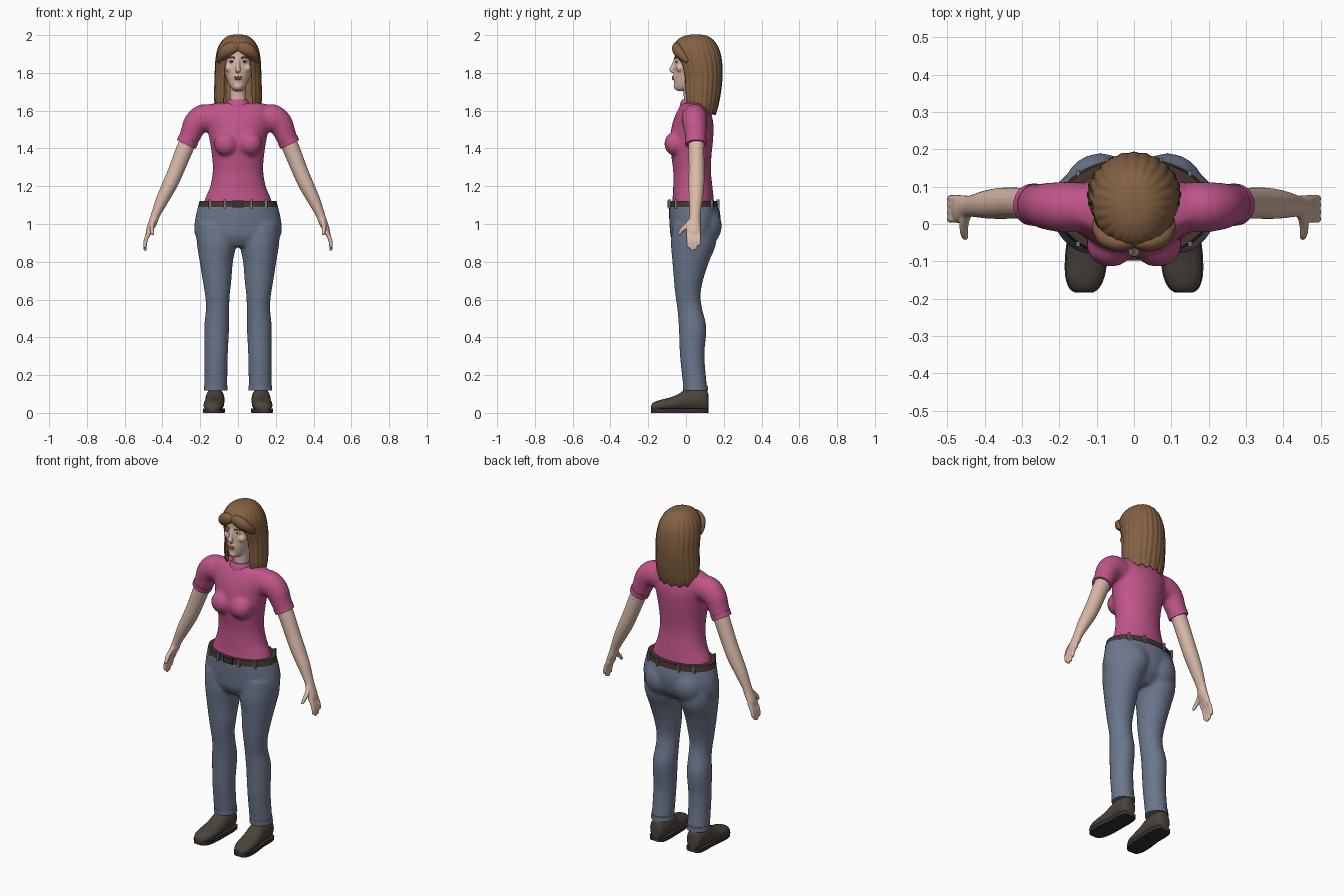
import bpy, bmesh
from math import sin, cos, pi, radians
from mathutils import Vector, Matrix

cube = bpy.data.objects.get("Cube")
if cube:
    bpy.data.objects.remove(cube)


def material(name, rgb):
    m = bpy.data.materials.new(name)
    m.use_nodes = True
    m.diffuse_color = (*rgb, 1)
    m.node_tree.nodes["Principled BSDF"].inputs["Base Color"].default_value = (*rgb, 1)
    return m


PINK = material("pink cotton", (0.53, 0.09, 0.25))
DENIM = material("blue denim", (0.15, 0.18, 0.26))
SKIN = material("skin", (0.70, 0.49, 0.39))
HAIR = material("brown hair", (0.23, 0.12, 0.055))
LEATHER = material("shoe leather", (0.07, 0.056, 0.046))
SOLE = material("dark sole", (0.035, 0.03, 0.027))
BELT = material("belt leather", (0.06, 0.035, 0.025))
WHITE = material("eye white", (0.75, 0.72, 0.68))
DARK = material("dark iris", (0.03, 0.02, 0.015))
LIPS = material("lips", (0.42, 0.2, 0.17))


def finish(name, bm, mat, voxel=0, smooth=4, angle=50):
    """Turn a bmesh into an object; voxel > 0 fuses all its volumes."""
    bmesh.ops.recalc_face_normals(bm, faces=bm.faces)
    me = bpy.data.meshes.new(name)
    bm.to_mesh(me)
    bm.free()
    me.materials.append(mat)
    me.shade_smooth()
    me.set_sharp_from_angle(angle=radians(angle))
    ob = bpy.data.objects.new(name, me)
    bpy.context.collection.objects.link(ob)
    if voxel:
        r = ob.modifiers.new("fuse", "REMESH")
        r.mode, r.voxel_size, r.use_smooth_shade = "VOXEL", voxel, True
        s = ob.modifiers.new("soften", "SMOOTH")
        s.factor, s.iterations = 0.5, smooth
    return ob


def curve_rows(rows, steps=4):
    """Catmull-Rom resampling of number rows."""
    rows = [Vector(r) for r in rows]
    out = []
    for i in range(len(rows) - 1):
        a, b = rows[max(i - 1, 0)], rows[i]
        c, d = rows[i + 1], rows[min(i + 2, len(rows) - 1)]
        for k in range(steps):
            t = k / steps
            out.append(0.5 * (2 * b + (c - a) * t + (2 * a - 5 * b + 4 * c - d) * t * t
                              + (3 * b - a - 3 * c + d) * t ** 3))
    return out + [rows[-1]]


def loft(bm, frames, n=28):
    rings = [[bm.verts.new(c + u * cos(2 * pi * k / n) + v * sin(2 * pi * k / n))
              for k in range(n)] for c, u, v in frames]
    for a, b in zip(rings, rings[1:]):
        for k in range(n):
            bm.faces.new((a[k], a[(k + 1) % n], b[(k + 1) % n], b[k]))
    bm.faces.new(rings[0])
    bm.faces.new(rings[-1])


def column(bm, rows, side=1, n=32):
    """Upright body: rows of height, centre x, half width, front y, back y."""
    loft(bm, [(Vector((side * x, (f + b) / 2, z)), Vector((w, 0, 0)), Vector((0, (b - f) / 2, 0)))
              for z, x, w, f, b in curve_rows(rows)], n)


def limb(bm, rows, side=1, n=18):
    """Tube along a path: rows of x, y, z, radius across, radius along y."""
    pts = curve_rows(rows)
    frames = []
    for i, p in enumerate(pts):
        t = Vector(pts[min(i + 1, len(pts) - 1)][:3]) - Vector(pts[max(i - 1, 0)][:3])
        u = t.cross(Vector((0, 1, 0))).normalized()
        v = u.cross(t).normalized()
        c, u, v = Vector(p[:3]), u * p[3], v * p[4]
        for w in (c, u, v):
            w.x *= side
        frames.append((c, u, v))
    loft(bm, frames, n)


def blob(bm, centre, size, side=1):
    c = Vector((centre[0] * side, centre[1], centre[2]))
    bmesh.ops.create_uvsphere(bm, u_segments=20, v_segments=12, radius=1,
                              matrix=Matrix.Translation(c) @ Matrix.Diagonal((*size, 1)))


def box(bm, centre, size):
    bmesh.ops.create_cube(bm, size=1, matrix=Matrix.Translation(centre) @ Matrix.Diagonal((*size, 1)))


# Shirt: torso, bust and short sleeves fused
bm = bmesh.new()
column(bm, [(1.105, 0, .185, -.075, .15), (1.15, 0, .168, -.07, .145), (1.2, 0, .147, -.068, .14),
            (1.28, 0, .134, -.068, .132), (1.36, 0, .138, -.078, .135), (1.44, 0, .15, -.085, .143),
            (1.52, 0, .165, -.075, .146), (1.58, 0, .18, -.055, .135), (1.625, 0, .17, -.03, .115),
            (1.64, 0, .12, -.015, .1)])
for s in (1, -1):
    blob(bm, (.062, -.055, 1.425), (.066, .06, .065), s)
    limb(bm, [(.12, .045, 1.555, .07, .065), (.18, .045, 1.56, .075, .068), (.225, .047, 1.53, .066, .064),
              (.25, .05, 1.475, .057, .058), (.272, .052, 1.425, .053, .054)], s, 24)
finish("shirt", bm, PINK, .01, 5)

# Shirt trims
bm = bmesh.new()
column(bm, [(1.61, 0, .07, -.035, .09), (1.64, 0, .06, -.03, .085), (1.658, 0, .05, -.02, .08)])
finish("collar", bm, PINK)
bm = bmesh.new()
for s in (1, -1):
    limb(bm, [(.262, .051, 1.447, .056, .057), (.274, .052, 1.422, .055, .056)], s, 28)
finish("sleeve_hems", bm, PINK, angle=40)

# Jeans: pelvis, seat and legs fused
bm = bmesh.new()
column(bm, [(1.108, 0, .208, -.09, .17), (1.05, 0, .223, -.09, .182), (.99, 0, .231, -.087, .18),
            (.93, 0, .222, -.08, .16), (.88, 0, .15, -.05, .11)])
for s in (1, -1):
    blob(bm, (.09, .09, .99), (.1, .1, .11), s)
    column(bm, [(1.0, .115, .108, -.07, .15), (.9, .113, .105, -.08, .16), (.8, .115, .088, -.072, .122),
                (.7, .111, .076, -.064, .09), (.62, .109, .065, -.056, .077), (.55, .108, .062, -.046, .086),
                (.45, .113, .066, -.038, .108), (.3, .116, .062, -.032, .098), (.12, .118, .061, -.012, .113)], s)
finish("jeans", bm, DENIM, .01, 5)
bm = bmesh.new()
for s in (1, -1):
    column(bm, [(.118, .118, .063, -.015, .116), (.145, .118, .062, -.016, .115)], s)
finish("jean_hems", bm, DENIM)

# Belt, buckle and loops
bm = bmesh.new()
column(bm, [(1.09, 0, .212, -.094, .177), (1.122, 0, .204, -.09, .172)], 1, 48)
finish("belt", bm, BELT)
bm = bmesh.new()
box(bm, (0, -.094, 1.106), (.06, .008, .036))
finish("buckle", bm, SOLE)
bm = bmesh.new()
for x in (-.15, -.07, .07, .15):
    for way in (-1, 1):
        y = .041 + way * .136 * (1 - (x / .209) ** 2) ** .5
        box(bm, (x, y, 1.106), (.012, .014, .046))
finish("belt_loops", bm, DENIM)

# Shoes: lengthwise lofts with a flat sole below
upper, sole = bmesh.new(), bmesh.new()
SHOE = [(-.184, .02, .04), (-.172, .037, .055), (-.14, .05, .068), (-.09, .054, .08), (-.04, .052, .1),
        (0, .05, .126), (.06, .05, .135), (.105, .042, .125), (.118, .025, .1)]
for s in (1, -1):
    for bm, base, grow in ((upper, .008, 0), (sole, 0, .003)):
        frames = []
        for y, w, top in curve_rows(SHOE, 3):
            top = top if bm is upper else .024
            x = s * (.122 + .012 * max(0, -y / .18))
            frames.append((Vector((x, y, (top + base) / 2)), Vector((w + grow, 0, 0)),
                           Vector((0, 0, (top - base) / 2))))
        loft(bm, frames, 24)
for v in sole.verts:
    v.co.z = 0 if v.co.z < .012 else .022
finish("shoes", upper, LEATHER)
finish("shoe_soles", sole, SOLE, angle=35)

# Arms and hands fused
bm = bmesh.new()
for s in (1, -1):
    limb(bm, [(.25, .055, 1.47, .046, .044), (.285, .055, 1.39, .045, .042), (.325, .056, 1.29, .042, .042),
              (.36, .055, 1.21, .04, .042), (.4, .052, 1.13, .034, .037), (.436, .048, 1.05, .024, .029),
              (.45, .045, 1.01, .023, .032), (.468, .041, .97, .018, .037), (.478, .041, .94, .012, .035)], s)
    for y, tip in ((.013, .872), (.032, .858), (.051, .864), (.068, .885)):
        limb(bm, [(.465, y, .965, .012, .011), (.483, y, .93, .0115, .0105), (.491, y, .9, .011, .01),
                  (.492, y, tip, .008, .008)], s, 10)
    limb(bm, [(.448, .03, 1.02, .013, .016), (.455, .002, .99, .013, .014), (.455, -.024, .965, .011, .012),
              (.451, -.038, .943, .008, .009)], s, 10)
finish("arms", bm, SKIN, .005, 2)

# Head with neck, nose, cheeks and chin fused
bm = bmesh.new()
column(bm, [(1.705, 0, .02, -.05, .0), (1.725, 0, .04, -.06, .04), (1.77, 0, .06, -.064, .09),
            (1.82, 0, .074, -.062, .12), (1.87, 0, .08, -.06, .14), (1.93, 0, .077, -.055, .14),
            (1.97, 0, .05, -.02, .11)])
column(bm, [(1.6, 0, .05, -.015, .08), (1.66, 0, .043, -.012, .07), (1.76, 0, .043, -.015, .08)])
limb(bm, [(0, -.055, 1.875, .008, .009), (0, -.066, 1.84, .01, .011), (0, -.076, 1.817, .015, .013),
          (0, -.066, 1.805, .012, .008)], 1, 12)
blob(bm, (0, -.05, 1.728), (.022, .016, .017))
blob(bm, (0, -.06, 1.775), (.024, .01, .018))
for s in (1, -1):
    blob(bm, (.045, -.03, 1.825), (.025, .022, .022), s)
finish("head", bm, SKIN, .005, 3)

# Facial details
eyes, irises, brows, lips = (bmesh.new() for _ in range(4))
for s in (1, -1):
    blob(eyes, (.033, -.05, 1.86), (.014, .006, .007), s)
    blob(irises, (.033, -.054, 1.86), (.006, .004, .006), s)
    limb(brows, [(.016, -.06, 1.878, .004, .004), (.034, -.055, 1.884, .004, .004),
                 (.052, -.043, 1.877, .002, .004)], s, 8)
blob(lips, (0, -.068, 1.779), (.021, .007, .006))
blob(lips, (0, -.067, 1.769), (.017, .008, .006))
finish("eyes", eyes, WHITE)
finish("irises", irises, DARK)
finish("eyebrows", brows, HAIR)
finish("lips", lips, LIPS)

# Hair: rippled sheet, open at the face; rows of height, half width, front, back, opening
bm = bmesh.new()
grid = []
COLS = 120
rows = curve_rows([(1.998, .004, .046, .054, 0), (1.992, .045, 0, .105, 0), (1.97, .076, -.04, .14, 0),
                   (1.935, .098, -.057, .163, 0), (1.9, .108, -.058, .176, .4), (1.85, .114, -.04, .184, .62),
                   (1.78, .116, -.025, .186, .68), (1.7, .119, -.02, .178, .68), (1.63, .117, -.01, .165, .7),
                   (1.585, .104, .01, .152, .75)])
for i, (z, w, f, b, gap) in enumerate(rows):
    line = []
    for k in range(COLS + 1):
        a = (2 * k / COLS - 1) * (pi - max(gap, 0))
        r = 1 + .016 * cos(24 * a) * min(1, i / 8)
        drop = (.04 * (a / pi) ** 2 + .007 * sin(13 * a)) * max(0, (i - 28) / 8)
        line.append(bm.verts.new((w * r * sin(a), (f + b) / 2 + (b - f) / 2 * r * cos(a), z + drop)))
    grid.append(line)
for a, b in zip(grid, grid[1:]):
    for k in range(COLS):
        bm.faces.new((a[k], a[k + 1], b[k + 1], b[k]))
bm.faces.new(grid[0][:-1])
bmesh.ops.remove_doubles(bm, verts=bm.verts, dist=.0002)
ob = finish("long_hair", bm, HAIR, angle=70)
thick = ob.modifiers.new("thickness", "SOLIDIFY")
thick.thickness, thick.offset = .012, 0

# Fringe sweeping out from the parting
bm = bmesh.new()
for s in (1, -1):
    limb(bm, [(.002, -.048, 1.935, .024, .016), (.035, -.05, 1.93, .033, .024), (.068, -.038, 1.91, .032, .026),
              (.09, -.012, 1.882, .022, .02), (.1, .01, 1.86, .01, .012)], s)
finish("fringe", bm, HAIR, angle=70)
